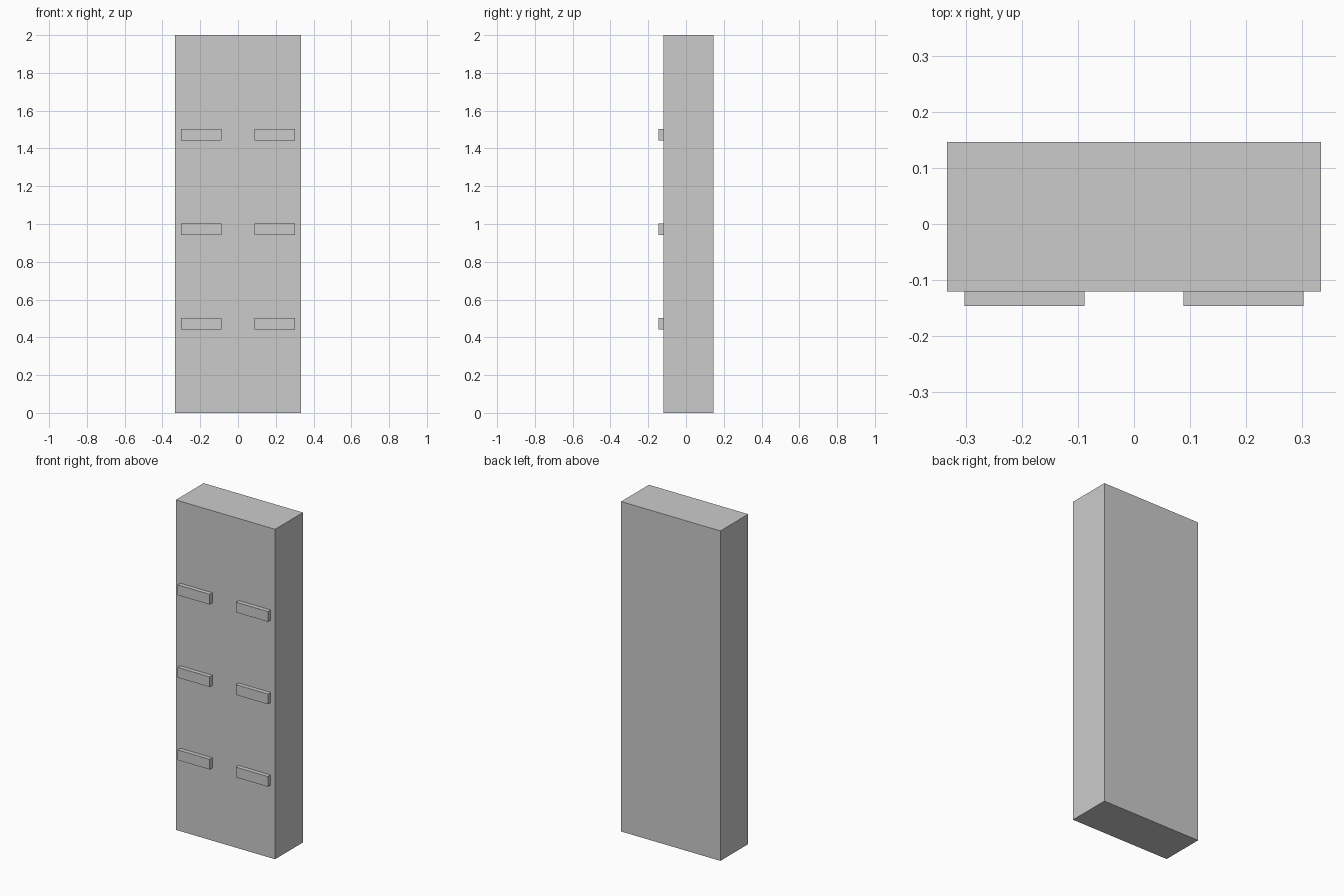
import bpy

if "Cube" in bpy.data.objects:
    bpy.data.objects.remove(bpy.data.objects["Cube"])


def box(name, lo, hi):
    """Axis-aligned box between two opposite corners."""
    centre = [(a + b) / 2 for a, b in zip(lo, hi)]
    size = [b - a for a, b in zip(lo, hi)]
    bpy.ops.mesh.primitive_cube_add(size=1, location=centre)
    obj = bpy.context.object
    obj.name = name
    obj.scale = size
    bpy.ops.object.transform_apply(location=False, rotation=False, scale=True)
    return obj


FRONT, BACK = -0.12, 0.146

# Tall cabinet body
box("cabinet_body", (-0.333, FRONT, 0), (0.333, BACK, 2))

# Three rows of paired bar handles on the front face
for row in range(3):
    z = 0.441 + 0.5 * row
    for side, x in (("left", -0.302), ("right", 0.088)):
        box(f"handle_{side}_{row + 1}", (x, -0.146, z), (x + 0.214, FRONT, z + 0.062))
